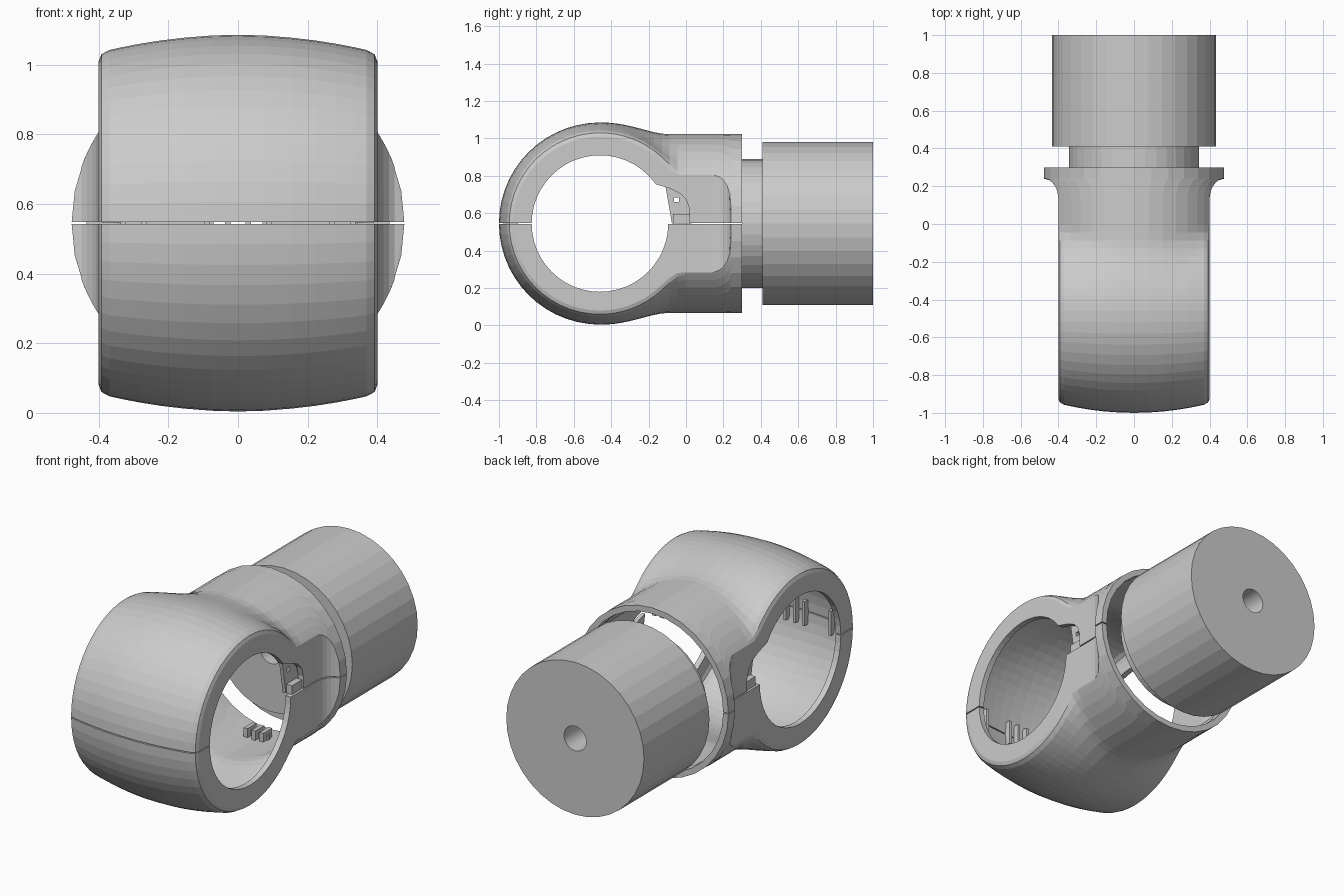
import bpy, bmesh, math
from mathutils import Vector

if "Cube" in bpy.data.objects:
    bpy.data.objects.remove(bpy.data.objects["Cube"])

CY, CZ = -0.46, 0.545      # barrel axis (runs along x)


def to_object(name, bm):
    bmesh.ops.recalc_face_normals(bm, faces=bm.faces[:])
    me = bpy.data.meshes.new(name)
    bm.to_mesh(me)
    bm.free()
    ob = bpy.data.objects.new(name, me)
    bpy.context.collection.objects.link(ob)
    return ob


def cut(ob, cutters):
    for c in cutters:
        m = ob.modifiers.new("cut", 'BOOLEAN')
        m.operation, m.solver, m.object = 'DIFFERENCE', 'EXACT', c
        bpy.context.view_layer.objects.active = ob
        bpy.ops.object.modifier_apply(modifier=m.name)
        bpy.data.objects.remove(c)


def prism(name, pts, x0, x1):
    """Extrude a (y, z above axis) outline along x."""
    bm = bmesh.new()
    f = bm.faces.new([bm.verts.new((x0, y, z + CZ)) for y, z in pts])
    r = bmesh.ops.extrude_face_region(bm, geom=[f])
    vs = [v for v in r['geom'] if isinstance(v, bmesh.types.BMVert)]
    bmesh.ops.translate(bm, verts=vs, vec=(x1 - x0, 0, 0))
    return to_object(name, bm)


def box(name, x, y, z):
    return prism(name, [(y[0], z[0]), (y[1], z[0]), (y[1], z[1]), (y[0], z[1])], *x)


def half_body(name, off, y_end, sign, trim):
    """Half of the barrel blending into the round neck, shrunk by off."""
    def width(y):
        u = min(max((y - 0.13) / 0.11, 0), 1)
        return 0.4 + 0.078 * (1 - math.sqrt(1 - u * u)) - off

    def radius(x):
        edge = max(abs(x) - (0.375 - off), 0)
        drop = 0.025 - math.sqrt(max(0.025 ** 2 - edge ** 2, 0))
        return 0.54 - 0.05 * min(abs(x) / 0.4, 1) ** 2 - drop - off

    def top(x, y):
        a = math.sqrt(max(radius(x) ** 2 - (y - CY) ** 2, 0)) if y < 0.1 else 0
        b = math.sqrt(max((0.478 - off) ** 2 - x * x, 0))
        k = 0.08 if y < 0.08 else 0.0001
        return max(a, b) + max(k - abs(a - b), 0) ** 2 / (4 * k)

    ts = [math.sin(i * math.pi / 16) for i in range(-8, 9)]
    backs = [CY + 0.58 * i / 14 for i in range(1, 15)]
    backs += [0.15, 0.18, 0.2, 0.22, 0.232, 0.24, y_end]
    bm = bmesh.new()
    rows = []
    for i in range(15):
        a = i * math.pi / 28
        row = []
        for t in ts:
            x = t * (0.4 - off)
            r = radius(x)
            y = CY - r * math.cos(a)
            z = r * math.sin(a) if i < 14 else top(x, CY)
            row.append(bm.verts.new((x, y, z)))
        rows.append(row)
    for y in backs:
        w = width(y)
        rows.append([bm.verts.new((t * w, y, top(t * w, y))) for t in ts])
    for r0, r1 in zip(rows, rows[1:]):
        for i in range(len(ts) - 1):
            bm.faces.new((r0[i], r0[i + 1], r1[i + 1], r1[i]))
    # skirt and floor make it a solid
    r = bmesh.ops.extrude_edge_only(bm, edges=[e for e in bm.edges if e.is_boundary])
    for v in r['geom']:
        if isinstance(v, bmesh.types.BMVert):
            v.co.z = -0.05
    if trim:
        bmesh.ops.bisect_plane(bm, geom=bm.verts[:] + bm.edges[:] + bm.faces[:],
                               plane_co=(0, 0, 0.003), plane_no=(0, 0, 1), clear_inner=True)
    bmesh.ops.holes_fill(bm, edges=[e for e in bm.edges if e.is_boundary], sides=0)
    for v in bm.verts:
        v.co = Vector((v.co.x * sign, v.co.y, v.co.z * sign + CZ))
    return to_object(name, bm)


# Housing shells, hollow with a round hole through both sides
WALL = 0.033
for name, sign in (("upper_housing", 1), ("lower_housing", -1)):
    shell = half_body(name, 0, 0.3, sign, True)
    cutters = [half_body("inner_cutter", WALL, 0.33, sign, False)]
    ring = [(CY + 0.365 * math.cos(i * math.pi / 24), 0.365 * math.sin(i * math.pi / 24))
            for i in range(48)]
    cutters.append(prism("hole_cutter", ring, -0.6, 0.6))
    if sign > 0:
        notch = [(-0.3, -0.02), (0.02, -0.02), (0.02, 0.07), (0.003, 0.125),
                 (-0.03, 0.16), (-0.08, 0.185), (-0.17, 0.213), (-0.3, 0.213)]
        cutters.append(prism("notch_cutter", notch, -0.6, 0.6))
    cut(shell, cutters)

# Recessed screw brackets in the side notches
for s, side in ((1, "right"), (-1, "left")):
    outline = [(-0.075, 0.0), (0.03, 0.0), (0.03, 0.1), (0.0, 0.15),
               (-0.04, 0.18), (-0.11, 0.2)]
    b = prism(side + "_bracket", outline, s * 0.335, s * 0.355)
    cut(b, [box("pin_cutter", (s * 0.3, s * 0.4), (-0.063, -0.037), (0.115, 0.14))])
    box(side + "_bracket_foot", (s * 0.35, s * 0.39), (-0.07, 0.02), (0.0, 0.05))

# Snap ribs along the front seam
for i, x in enumerate((-0.33, -0.27, -0.09, -0.03, 0.03, 0.09, 0.27, 0.33)):
    front = CY - (0.54 - 0.05 * (x / 0.4) ** 2 - WALL)
    box(f"seam_rib_{i}", (x - 0.008, x + 0.008), (front - 0.01, front + 0.035), (-0.07, 0.07))

# Clips inside the neck, top and bottom
for s, side in ((1, "upper"), (-1, "lower")):
    for i, x in enumerate((-0.05, 0, 0.05)):
        box(f"{side}_neck_clip_{i}", (x - 0.012, x + 0.012), (0.14, 0.22), (s * 0.39, s * 0.452))
    box(side + "_neck_clip_bar", (-0.07, 0.07), (0.17, 0.19), (s * 0.41, s * 0.452))

# Stepped round boss with a bore, turned about the y axis
profile = [(0.07, 0.3), (0.345, 0.3), (0.345, 0.41), (0.435, 0.41), (0.435, 1.0), (0.07, 1.0)]
N = 36
bm = bmesh.new()
rings = [[bm.verts.new((r * math.cos(2 * math.pi * i / N), y, CZ + r * math.sin(2 * math.pi * i / N)))
          for i in range(N)] for r, y in profile]
for r0, r1 in zip(rings, rings[1:] + rings[:1]):
    for i in range(N):
        j = (i + 1) % N
        bm.faces.new((r0[i], r0[j], r1[j], r1[i]))
to_object("stepped_boss", bm)
